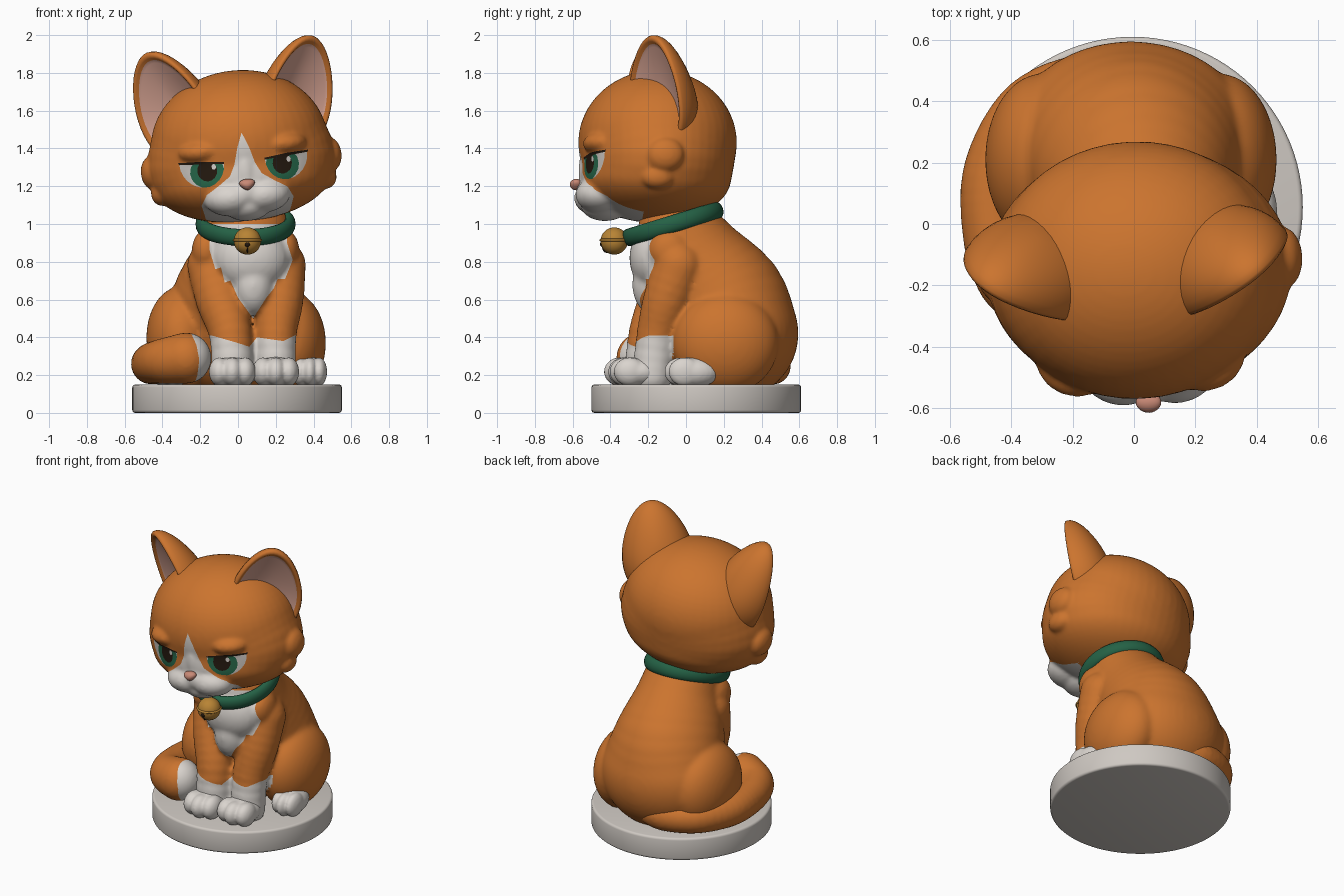
import bpy, bmesh, math
from mathutils import Matrix, Vector, Euler

if "Cube" in bpy.data.objects:
    bpy.data.objects.remove(bpy.data.objects["Cube"])

COLORS = {
    "orange fur": (0.60, 0.175, 0.028), "white fur": (0.70, 0.66, 0.62),
    "stone base": (0.62, 0.58, 0.54), "ear pink": (0.70, 0.38, 0.30),
    "nose pink": (0.58, 0.25, 0.18), "eye green": (0.02, 0.14, 0.07),
    "collar green": (0.018, 0.12, 0.06), "bell gold": (0.48, 0.23, 0.035),
    "dark brown": (0.018, 0.010, 0.005),
}
MATS = {}
for n, c in COLORS.items():
    MATS[n] = bpy.data.materials.new(n)
    MATS[n].diffuse_color = (*c, 1)


def link(name, me, mat, matrix=None):
    me.materials.append(MATS[mat])
    ob = bpy.data.objects.new(name, me)
    bpy.context.collection.objects.link(ob)
    if matrix:
        ob.matrix_world = matrix
    return ob


def add(name, bm, mat, matrix=None):
    """Turn a bmesh into a smooth object."""
    bmesh.ops.recalc_face_normals(bm, faces=bm.faces[:])
    for f in bm.faces:
        f.smooth = True
    me = bpy.data.meshes.new(name)
    bm.to_mesh(me)
    bm.free()
    return link(name, me, mat, matrix)


def ball(bm, loc, rad, seg=24):
    m = Matrix.Translation(loc) @ Matrix.Diagonal((*rad, 1))
    bmesh.ops.create_uvsphere(bm, u_segments=seg, v_segments=seg * 2 // 3, radius=1, matrix=m)


def unit(seg):
    bm = bmesh.new()
    ball(bm, (0, 0, 0), (1, 1, 1), seg)
    bm.verts.index_update()
    data = [tuple(v.co) for v in bm.verts], [[v.index for v in f.verts] for f in bm.faces]
    bm.free()
    return data


FINE, COARSE = unit(48), unit(24)


def chain(pts, steps=4):
    """Ellipsoids along a smooth path of (x, y, z, radius) or (x, y, z, rx, ry, rz)."""
    p = [Vector(q) for q in [pts[0], *pts, pts[-1]]]
    out = []
    for i in range(1, len(p) - 2):
        a, b, c, d = p[i - 1:i + 3]
        for k in range(steps + (i == len(p) - 3)):
            t = k / steps
            q = 0.5 * (2 * b + (c - a) * t + (2 * a - 5 * b + 4 * c - d) * t * t
                       + (3 * b - a - 3 * c + d) * t ** 3)
            out.append((tuple(q[:3]), tuple(q[3:]) if len(q) == 6 else (q[3],) * 3))
    return out


def blob(name, parts, mat, voxel=0.012, smooth=8, matrix=None):
    """Ellipsoids fused into one soft skin."""
    verts, faces = [], []
    for loc, rad in parts:
        vs, fs = FINE if max(rad) > 0.2 else COARSE
        o = len(verts)
        verts += [tuple(loc[i] + rad[i] * v[i] for i in range(3)) for v in vs]
        faces += [[o + i for i in f] for f in fs]
    me = bpy.data.meshes.new(name)
    me.from_pydata(verts, [], faces)
    ob = link(name, me, mat, matrix)
    r = ob.modifiers.new("fuse", 'REMESH')
    r.mode = 'VOXEL'
    r.voxel_size = voxel
    s = ob.modifiers.new("soften", 'SMOOTH')
    s.factor = 0.5
    s.iterations = smooth
    dg = bpy.context.evaluated_depsgraph_get()
    me = bpy.data.meshes.new_from_object(ob.evaluated_get(dg))
    ob.modifiers.clear()
    ob.data = me
    me.materials.clear()
    me.materials.append(MATS[mat])
    me.polygons.foreach_set("use_smooth", [True] * len(me.polygons))
    me.polygons.foreach_set("material_index", [0] * len(me.polygons))
    return ob


def inside(x, z, poly):
    hit = False
    for (ax, az), (bx, bz) in zip(poly, poly[1:] + poly[:1]):
        if (az > z) != (bz > z) and x < (bx - ax) * (z - az) / (bz - az) + ax:
            hit = not hit
    return hit


def paint(ob, jobs, ymax):
    """Cut front-view polygons into the skin and colour them: (material, polygon, only on material)."""
    me = ob.data
    bm = bmesh.new()
    bm.from_mesh(me)
    m = 0.025
    for mat, poly, only in jobs:
        if mat not in me.materials:
            me.materials.append(MATS[mat])
        idx, keep = me.materials.find(mat), me.materials.find(only) if only else None
        xs, zs = [p[0] for p in poly], [p[1] for p in poly]
        x0, x1, z0, z1 = min(xs) - m, max(xs) + m, min(zs) - m, max(zs) + m
        near = set()
        for f in bm.faces:
            c = f.verts[0].co
            if c.y < ymax and x0 < c.x < x1 and z0 < c.z < z1:
                near.add(f)
        for (ax, az), (bx, bz) in zip(poly, poly[1:] + poly[:1]):
            x0, x1, z0, z1 = min(ax, bx) - m, max(ax, bx) + m, min(az, bz) - m, max(az, bz) + m
            geom = set()
            for f in near:
                c = f.verts[0].co
                if x0 < c.x < x1 and z0 < c.z < z1:
                    geom.add(f)
                    geom.update(f.edges)
                    geom.update(f.verts)
            if geom:
                cut = bmesh.ops.bisect_plane(bm, geom=list(geom), dist=1e-5, plane_co=(ax, 0, az),
                                             plane_no=Vector((bz - az, 0, ax - bx)).normalized())
                near = {f for f in near if f.is_valid}
                for v in cut["geom_cut"]:
                    if isinstance(v, bmesh.types.BMVert):
                        near.update(v.link_faces)
        for f in near:
            c = f.calc_center_median()
            if c.y < ymax and (keep is None or f.material_index == keep) and inside(c.x, c.z, poly):
                f.material_index = idx
    bm.to_mesh(me)
    bm.free()


def oval(x, z, a, b, n=16):
    return [(x + a * math.cos(2 * math.pi * k / n), z + b * math.sin(2 * math.pi * k / n)) for k in range(n)]


# round base
bm = bmesh.new()
bmesh.ops.create_cone(bm, cap_ends=True, segments=96, radius1=0.555, radius2=0.555, depth=0.15,
                      matrix=Matrix.Translation((-0.005, 0.055, 0.075)))
rim = [e for e in bm.edges if abs(e.verts[0].co.z - e.verts[1].co.z) < 1e-4]
bmesh.ops.bevel(bm, geom=rim, offset=0.015, segments=3, affect='EDGES', profile=0.5)
add("round_base", bm, "stone base").data.set_sharp_from_angle(angle=math.radians(40))

# body: torso along the spine, haunches, chest fur, shoulders, front legs
parts = chain([(-0.01, 0.27, 0.42, 0.40, 0.325, 0.34), (0.0, 0.18, 0.62, 0.34, 0.345, 0.30),
               (0.03, 0.05, 0.80, 0.27, 0.29, 0.25), (0.04, -0.03, 0.97, 0.235, 0.225, 0.18)])
parts += [((0.28, 0.21, 0.37), (0.185, 0.28, 0.27)), ((-0.30, 0.21, 0.40), (0.185, 0.28, 0.27)),
          ((0.07, -0.16, 0.82), (0.20, 0.14, 0.18)), ((0.08, -0.175, 0.68), (0.11, 0.11, 0.16)),
          ((0.25, -0.09, 0.86), (0.075, 0.11, 0.11)), ((-0.17, -0.09, 0.86), (0.075, 0.11, 0.11))]
parts += chain([(-0.14, -0.05, 0.78, 0.13), (-0.095, -0.12, 0.6, 0.13),
                (-0.04, -0.19, 0.42, 0.115), (-0.03, -0.22, 0.2, 0.112)])
parts += chain([(0.225, -0.04, 0.78, 0.135), (0.22, -0.1, 0.6, 0.128),
                (0.2, -0.15, 0.42, 0.112), (0.2, -0.18, 0.2, 0.108)])
body = blob("body", parts, "orange fur", 0.0135, 8)
bib = [(-0.15, 1.0), (-0.15, 0.86), (-0.12, 0.76), (-0.09, 0.77), (-0.07, 0.69), (-0.04, 0.70), (0.0, 0.61),
       (0.08, 0.50), (0.15, 0.61), (0.19, 0.66), (0.21, 0.71), (0.25, 0.71), (0.29, 0.81), (0.26, 0.9), (0.26, 1.0)]
socks = [(-0.25, 0.1), (0.40, 0.1), (0.40, 0.40), (0.30, 0.41), (0.24, 0.38), (0.17, 0.39), (0.10, 0.40),
         (0.06, 0.35), (0.0, 0.37), (-0.07, 0.39), (-0.14, 0.41), (-0.25, 0.41)]
paint(body, [("white fur", bib, None)], -0.1)
paint(body, [("white fur", socks, None)], -0.065)

# paws with three soft toes each
for name, x, y, w in [("front_paw_left", -0.03, -0.28, 1), ("front_paw_right", 0.2, -0.25, 1),
                      ("hind_paw_right", 0.38, 0.04, 0.74), ("hind_paw_left", -0.36, 0.03, 0.72)]:
    parts = [((x, y, 0.215), (0.118 * w, 0.135, 0.082))]
    for k in (-1, 0, 1):
        parts.append(((x + 0.068 * k * w, y - 0.07 + 0.022 * abs(k), 0.218), (0.056 * w, 0.085, 0.076)))
    blob(name, parts, "white fur", 0.009, 5)

# tail wrapped round the left side
tail = blob("tail", chain([(0.0, 0.42, 0.24, 0.085), (-0.15, 0.46, 0.245, 0.095), (-0.34, 0.38, 0.25, 0.1),
                           (-0.45, 0.18, 0.255, 0.105), (-0.45, -0.03, 0.265, 0.11), (-0.39, -0.18, 0.275, 0.12),
                           (-0.275, -0.235, 0.29, 0.135)], 6), "orange fur", 0.012, 8)
paint(tail, [("white fur", [(-0.25, 0.1), (-0.215, 0.2), (-0.205, 0.28), (-0.22, 0.36), (-0.27, 0.47),
                            (0.0, 0.47), (0.0, 0.1)], None)], -0.05)

# head, built upright then tilted and turned
HEAD = Matrix.Translation((0.02, -0.15, 1.3)) @ Euler((0, math.radians(-6), math.radians(2.5))).to_matrix().to_4x4()
parts = chain([(0, 0, 0.13, 0.468, 0.42, 0.385), (0, 0, 0.03, 0.50, 0.405, 0.30),
               (0, -0.01, -0.055, 0.475, 0.40, 0.235)], 3)
parts += [((0, -0.28, -0.20), (0.13, 0.13, 0.085)), ((0, -0.34, -0.13), (0.09, 0.095, 0.085)),
          ((0, -0.36, -0.02), (0.06, 0.06, 0.13))]
for s in (-1, 1):
    parts += [((s * 0.085, -0.31, -0.155), (0.145, 0.13, 0.095)),      # muzzle
              ((s * 0.205, -0.275, 0.105), (0.14, 0.13, 0.07)),        # brow
              ((s * 0.475, 0.02, 0.02), (0.06, 0.10, 0.09)),           # cheek tufts
              ((s * 0.435, -0.02, -0.095), (0.06, 0.09, 0.065))]
head = blob("head", parts, "orange fur", 0.0115, 8, HEAD)
half = [(0.03, 0.11), (0.055, 0.02), (0.085, -0.04), (0.15, -0.085), (0.215, -0.125), (0.245, -0.18),
        (0.225, -0.25), (0.12, -0.36)]
paint(head, [("white fur", [(0, 0.185)] + half + [(-x, z) for x, z in half[::-1]], None)], -0.08)

# eyes cut into the face: white, iris, pupil, glint, lid line
for s in (-1, 1):
    arc = [math.pi * k / 12 for k in range(13)]
    white = [(s * (0.225 + 0.116 * math.cos(t)), 0.04 + 0.008 * math.cos(t) - 0.125 * math.sin(t)) for t in arc]
    lid = [(0.108, 0.03), (0.108, 0.04), (0.225, 0.053), (0.347, 0.058), (0.342, 0.047), (0.225, 0.039)]
    paint(head, [("stone base", white, None), ("eye green", oval(s * 0.2, -0.005, 0.09, 0.085), "stone base"),
                 ("dark brown", oval(s * 0.2, 0.003, 0.052, 0.057), "eye green"),
                 ("white fur", oval(s * 0.2 + 0.036, 0.02, 0.012, 0.016, 8), "dark brown"),
                 ("dark brown", [(s * x, z) for x, z in lid], None)], -0.12)

# nose, narrower at the bottom
bm = bmesh.new()
ball(bm, (0, 0, 0), (0.052, 0.034, 0.03))
for v in bm.verts:
    v.co.x *= 0.75 + 10 * v.co.z
    v.co += Vector((0, -0.432, -0.092))
add("nose", bm, "nose pink", HEAD)

# ears: domed back, rounded rim, hollow pink inside
U = Vector((0.30, -0.05, 0.95)).normalized()
W = Vector((0.78, 0.60, -0.25))
W = (W - U * W.dot(U)).normalized()
N = W.cross(U)
rings = [(math.sin(k * math.pi / 20), -0.2 * math.cos(k * math.pi / 20)) for k in range(1, 11)]
rings += [(0.985, 0.011), (0.945, 0.017), (0.90, 0.013), (0.855, 0.0)]
PINK = len(rings) - 1
rings += [(r, -0.05 * (1 - (r / 0.855) ** 2)) for r in (0.8, 0.65, 0.5, 0.3, 0.12)]


def ear_point(bm, s, r, w, t):
    c = math.cos(t)
    w = w * (1 - 0.3 * c * r) if w < 0 else w
    p = Vector((0.32, -0.015, 0.28)) + N * w + U * (0.075 + 0.32 * c * r) + W * (0.22 * math.sin(t) * (1 - 0.2 * c) * r)
    return bm.verts.new((s * p.x, p.y, p.z))


for s, name in ((-1, "ear_left"), (1, "ear_right")):
    bm = bmesh.new()
    loops = [[ear_point(bm, s, r, w, 2 * math.pi * k / 48) for k in range(48)] for r, w in rings]
    for i in range(len(loops) - 1):
        for k in range(48):
            f = bm.faces.new((loops[i][k - 1], loops[i][k], loops[i + 1][k], loops[i + 1][k - 1]))
            f.material_index = int(i >= PINK)
    bm.faces.new(loops[0])
    bm.faces.new(loops[-1]).material_index = 1
    add(name, bm, "orange fur", HEAD).data.materials.append(MATS["ear pink"])


def ring(name, mat, loc, major, minor, scale=(1, 1, 1), rot=(0, 0, 0)):
    bpy.ops.mesh.primitive_torus_add(major_segments=64, minor_segments=16, major_radius=major,
                                     minor_radius=minor, location=loc, rotation=rot)
    ob = bpy.context.object
    ob.name, ob.scale = name, scale
    ob.data.materials.append(MATS[mat])
    ob.data.polygons.foreach_set("use_smooth", [True] * len(ob.data.polygons))


# collar and bell
ring("collar", "collar green", (0.04, -0.07, 1.0), 0.233, 0.032, (1, 1.05, 1.45), (math.radians(17), 0, 0))
bm = bmesh.new()
ball(bm, (0.05, -0.38, 0.91), (0.072, 0.072, 0.072), 36)
add("bell", bm, "bell gold")
ring("bell_band", "bell gold", (0.05, -0.38, 0.915), 0.071, 0.007)
bm = bmesh.new()
ball(bm, (0.05, -0.443, 0.893), (0.015, 0.012, 0.015), 16)
ball(bm, (0.05, -0.418, 0.873), (0.006, 0.026, 0.026), 16)
add("bell_slot", bm, "dark brown")

for m in bpy.data.materials:
    if m.users and not m.is_grease_pencil:
        m.use_nodes = True
        m.node_tree.nodes["Principled BSDF"].inputs["Base Color"].default_value = m.diffuse_color
